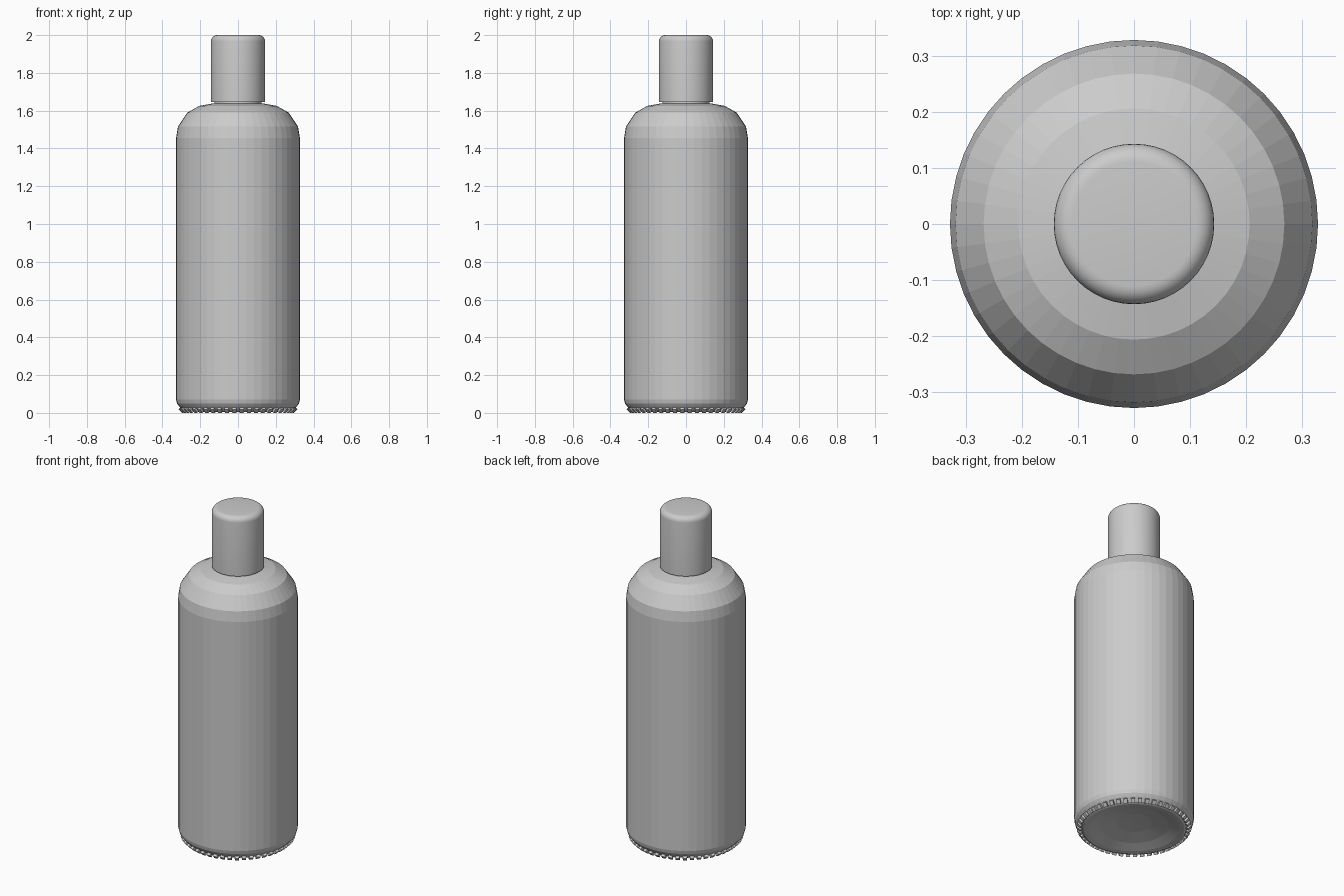
import bpy, bmesh, math
from mathutils import Matrix, Vector

cube = bpy.data.objects.get("Cube")
if cube:
    bpy.data.objects.remove(cube, do_unlink=True)

SEGMENTS = 48


def make_material(name, color):
    mat = bpy.data.materials.new(name)
    mat.use_nodes = True
    mat.diffuse_color = color
    mat.node_tree.nodes["Principled BSDF"].inputs["Base Color"].default_value = color
    return mat


grey = make_material("light grey", (0.6, 0.6, 0.6, 1))


def finish(name, bm, smooth_angle=None):
    bmesh.ops.recalc_face_normals(bm, faces=bm.faces)
    mesh = bpy.data.meshes.new(name)
    bm.to_mesh(mesh)
    bm.free()
    obj = bpy.data.objects.new(name, mesh)
    bpy.context.collection.objects.link(obj)
    mesh.materials.append(grey)
    if smooth_angle:
        bpy.ops.object.select_all(action='DESELECT')
        obj.select_set(True)
        bpy.context.view_layer.objects.active = obj
        bpy.ops.object.shade_smooth_by_angle(angle=math.radians(smooth_angle))
    return obj


def lathe(name, profile, smooth_angle=None):
    """Spin a profile of (radius, height) points around the z axis."""
    bm = bmesh.new()
    verts = [bm.verts.new((r, 0, z)) for r, z in profile]
    edges = [bm.edges.new(pair) for pair in zip(verts, verts[1:])]
    bmesh.ops.spin(bm, geom=verts + edges, cent=(0, 0, 0), axis=(0, 0, 1),
                   angle=math.tau, steps=SEGMENTS)
    bmesh.ops.remove_doubles(bm, verts=bm.verts, dist=0.0001)
    return finish(name, bm, smooth_angle)


# Bottle body with faceted shoulder, rounded foot and hollowed base
lathe("bottle_body", [
    (0, 0.05), (0.1, 0.045), (0.19, 0.028), (0.25, 0.01), (0.275, 0.006),
    (0.29, 0.012), (0.312, 0.035), (0.323, 0.05), (0.328, 0.07),
    (0.328, 1.455), (0.318, 1.515), (0.268, 1.59), (0.206, 1.625),
    (0.14, 1.637), (0.125, 1.637), (0.125, 1.66), (0, 1.66)])

# Cap with a rounded top rim
cap_radius, rim = 0.143, 0.032
arc = [math.radians(a) for a in range(0, 91, 15)]
lathe("cap", [(0, 1.645), (cap_radius, 1.645)]
      + [(cap_radius - rim + rim * math.cos(a), 2 - rim + rim * math.sin(a)) for a in arc]
      + [(0, 2)], smooth_angle=35)

# Ring of small grip knurls around the foot
bm = bmesh.new()
for i in range(SEGMENTS):
    turn = Matrix.Rotation(math.tau * (i + 0.5) / SEGMENTS, 4, 'Z')
    tilt = Matrix.Rotation(math.radians(45), 4, 'Y')
    place = turn @ Matrix.Translation((0.298, 0, 0.022)) @ tilt
    size = Matrix.Diagonal(Vector((0.022, 0.022, 0.026, 1)))
    bmesh.ops.create_cube(bm, size=1, matrix=place @ size)
lowest = min(v.co.z for v in bm.verts)
bmesh.ops.translate(bm, verts=bm.verts, vec=(0, 0, -lowest))
finish("foot_knurls", bm)
